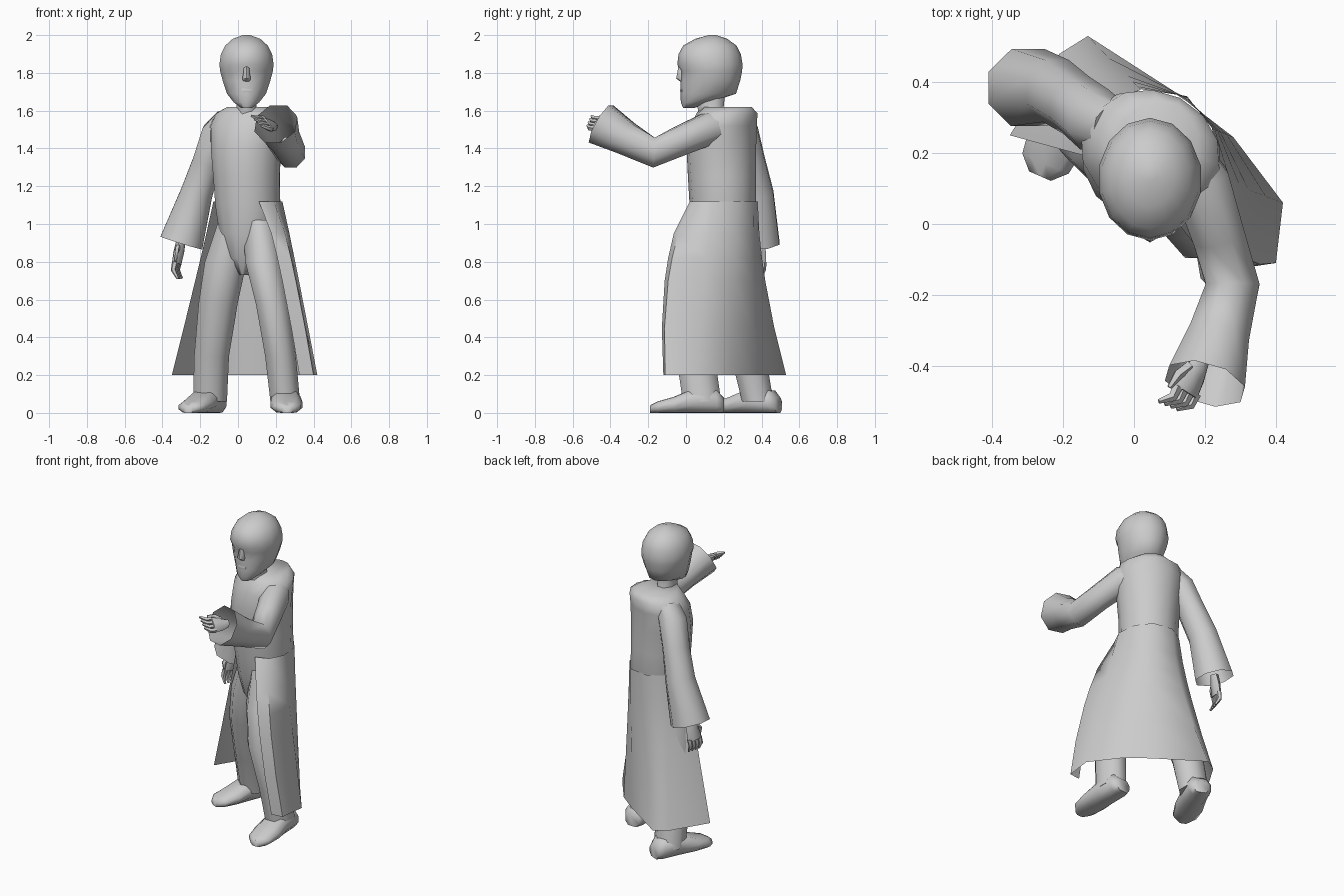
import bpy, bmesh
from math import sin, cos, pi, radians
from mathutils import Vector as V


def loft(name, rings, closed=True, caps=(True, True), angle=60):
    """Skin a list of point rings into one mesh object."""
    bm = bmesh.new()
    vs = [[bm.verts.new(p) for p in r] for r in rings]
    n = len(vs[0])
    for a, b in zip(vs, vs[1:]):
        for i in range(n if closed else n - 1):
            j = (i + 1) % n
            bm.faces.new((a[i], a[j], b[j], b[i]))
    if closed and caps[0]:
        bm.faces.new(vs[0])
    if closed and caps[1]:
        bm.faces.new(vs[-1])
    bmesh.ops.recalc_face_normals(bm, faces=bm.faces)
    me = bpy.data.meshes.new(name)
    bm.to_mesh(me)
    bm.free()
    ob = bpy.data.objects.new(name, me)
    bpy.context.collection.objects.link(ob)
    bpy.ops.object.select_all(action='DESELECT')
    bpy.context.view_layer.objects.active = ob
    ob.select_set(True)
    bpy.ops.object.shade_smooth_by_angle(angle=radians(angle))
    return ob


def ring(c, d, ref, a, b, n):
    """Ellipse of n points at c, across direction d."""
    d = V(d).normalized()
    u = d.cross(V(ref)).normalized()
    v = u.cross(d)
    return [V(c) + u * a * cos(2 * pi * (i + .5) / n) + v * b * sin(2 * pi * (i + .5) / n)
            for i in range(n)]


def tube(name, path, n=8, ref=(0, 1, 0), caps=(True, True), flat=False):
    """Path entries are (x, y, z, a, b); flat keeps every ring horizontal."""
    pts = [V(p[:3]) for p in path]
    rings = []
    for i, p in enumerate(path):
        d = (0, 0, -1) if flat else pts[min(i + 1, len(pts) - 1)] - pts[max(i - 1, 0)]
        rings.append(ring(pts[i], d, ref, p[3], p[4], n))
    return loft(name, rings, caps=caps)


BACK = (.45, .89, 0)    # the body is turned, right side forward

# Coat body running down into the trouser hips
tube("coat_body_and_hips", [(.045, .17, .73, .03, .05), (.045, .18, .82, .10, .11),
                            (.048, .19, .95, .150, .150), (.052, .195, 1.10, .176, .176),
                            (.045, .19, 1.25, .180, .180), (.042, .187, 1.40, .193, .182),
                            (.048, .198, 1.52, .207, .170), (.060, .217, 1.585, .188, .155),
                            (.062, .217, 1.62, .115, .135)],
     n=14, ref=BACK, flat=True)

# Coat skirt, open at the front: waist points flare to hem points
waist = [(.11, .02), (.19, .05), (.235, .14), (.22, .27), (.15, .36), (.02, .38), (-.08, .32), (-.13, .19)]
hem = [(.325, -.12), (.40, -.11), (.42, .06), (.28, .245), (.15, .345), (-.13, .53), (-.21, .48), (-.35, .25)]
flare_x = [.7, .75, .95, 1.2, 1.3, 1.6, 1.3, 1.05]
flare_y = [.45, .48, .8, 1.2, 1.3, 1.7, 1.3, 1.05]
skirt = []
for z in (1.12, .95, .82, .7, .45, .2):
    t = (1.12 - z) / .92
    skirt.append([V((w[0] + (h[0] - w[0]) * t ** ex,
                     w[1] + (h[1] - w[1]) * t ** ey - .035 * (i < 2) * sin(pi * t), z))
                  for i, (w, h, ex, ey) in enumerate(zip(waist, hem, flare_x, flare_y))])
loft("coat_skirt", skirt, closed=False)

# Trouser legs
tube("trouser_leg_right", [(.11, .15, 1.02, .09, .12), (.135, .08, .8, .105, .13),
                           (.18, .01, .58, .093, .115), (.225, .05, .3, .088, .11),
                           (.25, .085, .06, .085, .11)], flat=True)
tube("trouser_leg_left", [(-.01, .22, 1.02, .10, .12), (-.065, .23, .8, .12, .13),
                          (-.105, .25, .58, .112, .115), (-.14, .33, .3, .10, .10),
                          (-.148, .38, .06, .097, .09)], flat=True)


# Shoes, flat underneath
def shoe(name, heel, toe):
    h, t = V((*heel, 0)), V((*toe, 0))
    side = (t - h).normalized().cross(V((0, 0, 1)))
    rings = []
    for f, w, ht in ((0, .05, .08), (.1, .075, .12), (.4, .08, .13),
                     (.68, .088, .085), (.9, .075, .06), (1, .035, .04)):
        c = h.lerp(t, f)
        rings.append([c + side * w * cos(a) + V((0, 0, ht * min(1, max(0, .5 + .6 * sin(a)))))
                      for a in [2 * pi * (i + .5) / 10 for i in range(10)]])
    loft(name, rings)


shoe("shoe_right", (.25, .20), (.26, -.19))
shoe("shoe_left", (-.11, .49), (-.265, .135))

# Sleeves, widening to open cuffs
tube("sleeve_right", [(.135, .21, 1.52, .07, .08), (.187, .12, 1.505, .088, .09),
                      (.237, -.03, 1.44, .080, .083), (.278, -.17, 1.378, .082, .086),
                      (.237, -.32, 1.455, .093, .095), (.20, -.45, 1.53, .12, .122)],
     ref=(0, 0, 1), caps=(True, False))
tube("sleeve_left", [(-.06, .27, 1.55, .07, .08), (-.112, .295, 1.48, .086, .095),
                     (-.163, .335, 1.33, .083, .09), (-.22, .375, 1.16, .092, .095),
                     (-.30, .385, .90, .125, .118)], caps=(True, False))


# Hands: palm, four fingers and a thumb
def hand(side_name, wrist, knuckle, across, bend, length):
    w, k, s, b = V(wrist), V(knuckle), V(across).normalized(), V(bend)
    d = (k - w).normalized()
    tube("palm_" + side_name, [(*w, .025, .025), (*w.lerp(k, .5), .026, .046), (*k, .022, .05)],
         n=6, ref=s)
    for i in range(4):
        p = k + s * (i - 1.5) * .025 - d * .008
        m = p + d * length * .5
        e = m + (d * .5 + b).normalized() * length * .6
        tube("finger_%s_%d" % (side_name, i + 1),
             [(*p, .016, .016), (*m, .014, .014), (*e, .007, .007)], n=5, ref=s)
    p = w.lerp(k, .3) + s * -.03
    tube("thumb_" + side_name, [(*p, .016, .016), (*(p + d * .035 - s * .025), .015, .015),
                                (*(p + d * .08 + b * .02 - s * .02), .007, .007)], n=5, ref=(.3, .2, 1))


hand("left", (-.30, .385, .92), (-.325, .375, .79), (.3, 1, 0), (.35, -.1, 0), .085)
hand("right", (.19, -.38, 1.515), (.145, -.475, 1.53), (.7, -.3, -.7), (-.45, .25, .15), .07)

# Neck
tube("neck", [(.05, .15, 1.56, .07, .085), (.045, .13, 1.62, .057, .075), (.045, .125, 1.70, .06, .09)],
     n=8, flat=True)

# Head: front y, back y and half width at each height
head = []
for z, f, b, w in ((1.615, -.015, .045, .03), (1.645, -.026, .13, .07), (1.69, -.026, .262, .106),
                   (1.76, -.027, .284, .130), (1.81, -.025, .294, .143), (1.845, -.043, .296, .147),
                   (1.90, -.036, .287, .139), (1.945, -.012, .264, .115),
                   (1.98, .05, .217, .075), (2.0, .12, .16, .02)):
    head.append(ring((.045, (f + b) / 2, z), (0, 0, -1), (0, 1, 0), w, (b - f) / 2 * 1.02, 14))
loft("head", head)

# Nose and lips
tube("nose", [(.045, -.020, 1.845, .018, .020), (.045, -.025, 1.805, .018, .020),
              (.045, -.026, 1.77, .026, .026), (.045, -.012, 1.75, .018, .012)], n=6, flat=True)
tube("lips", [(.045, -.016, 1.722, .022, .010), (.045, -.016, 1.708, .034, .017),
              (.045, -.016, 1.690, .022, .010)], n=6, flat=True)
